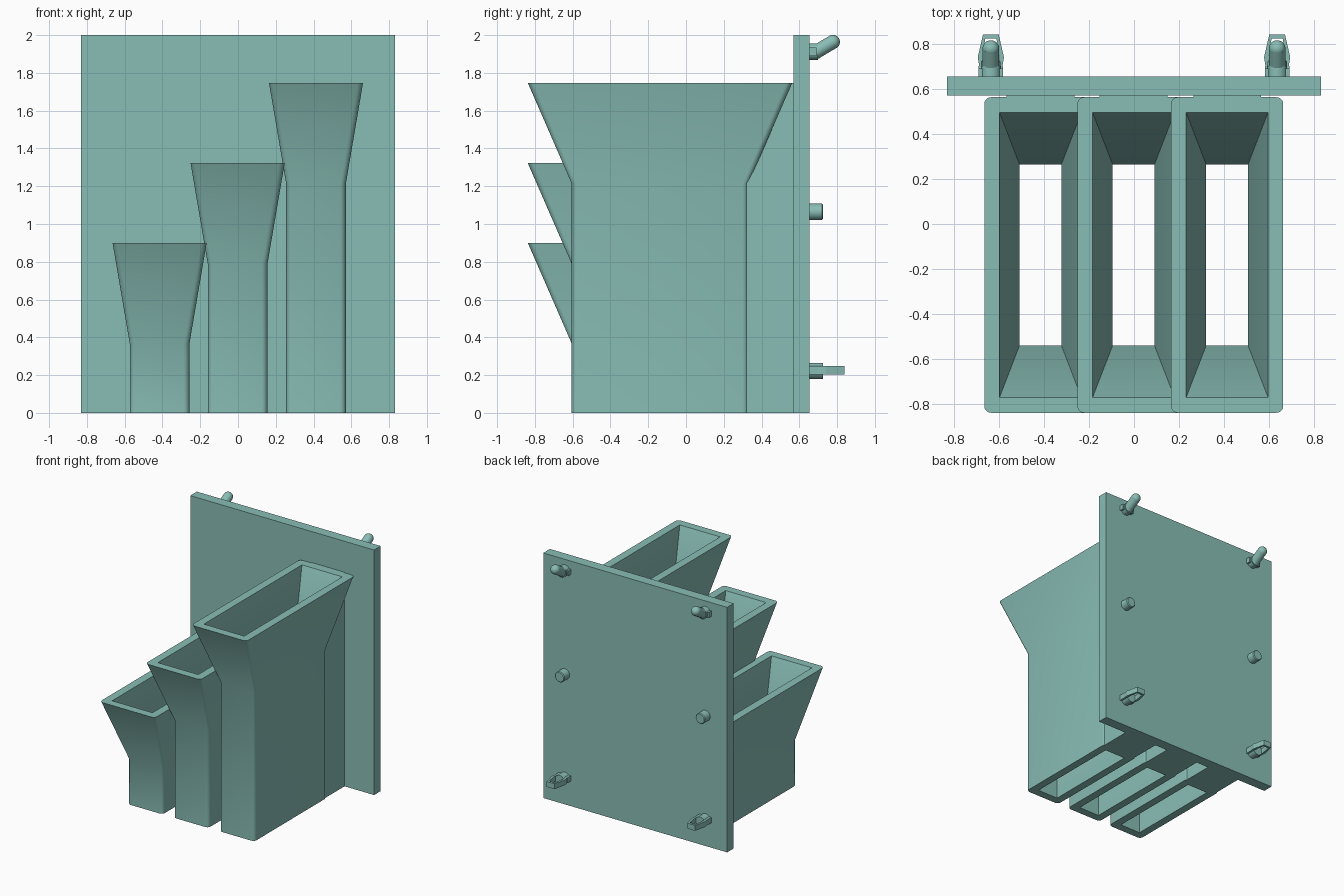
import bpy, bmesh, math
from mathutils import Vector

if "Cube" in bpy.data.objects:
    bpy.data.objects.remove(bpy.data.objects["Cube"])

CY = -0.1375   # funnel centre in y

# Teal plastic for every part
teal = bpy.data.materials.new("teal_plastic")
teal.diffuse_color = (0.25, 0.51, 0.465, 1)
teal.use_nodes = True
teal.node_tree.nodes["Principled BSDF"].inputs["Base Color"].default_value = teal.diffuse_color


def finish(bm, name, smooth=False):
    bmesh.ops.remove_doubles(bm, verts=bm.verts, dist=1e-5)
    bmesh.ops.recalc_face_normals(bm, faces=bm.faces)
    me = bpy.data.meshes.new(name)
    bm.to_mesh(me)
    bm.free()
    me.materials.append(teal)
    ob = bpy.data.objects.new(name, me)
    bpy.context.collection.objects.link(ob)
    if smooth:
        bpy.ops.object.select_all(action='DESELECT')
        ob.select_set(True)
        bpy.context.view_layer.objects.active = ob
        bpy.ops.object.shade_smooth_by_angle(angle=math.radians(27))
    return ob


def box(name, lo, hi):
    bm = bmesh.new()
    bmesh.ops.create_cube(bm, size=1)
    for v in bm.verts:
        v.co = [(a + b) / 2 + c * (b - a) for a, b, c in zip(lo, hi, v.co)]
    return finish(bm, name)


def prism(name, pts, axis, lo, hi):
    """Extrude a 2D profile along x (profile y,z) or z (profile x,y)."""
    bm = bmesh.new()
    def at(p, t):
        return (t, p[0], p[1]) if axis == 'x' else (p[0], p[1], t)
    a = [bm.verts.new(at(p, lo)) for p in pts]
    b = [bm.verts.new(at(p, hi)) for p in pts]
    bm.faces.new(a)
    bm.faces.new(b)
    n = len(pts)
    for i in range(n):
        bm.faces.new((a[i], a[(i + 1) % n], b[(i + 1) % n], b[i]))
    return finish(bm, name)


def rod(name, p, q, r, sides=32, r2=None):
    p, q = Vector(p), Vector(q)
    bm = bmesh.new()
    bmesh.ops.create_cone(bm, cap_ends=True, segments=sides, radius1=r,
                          radius2=r if r2 is None else r2, depth=(q - p).length)
    m = (q - p).to_track_quat('Z', 'Y').to_matrix().to_4x4()
    m.translation = (p + q) / 2
    bm.transform(m)
    return finish(bm, name, True)


def ball(name, c, r):
    bm = bmesh.new()
    bmesh.ops.create_uvsphere(bm, u_segments=32, v_segments=16, radius=r)
    bmesh.ops.translate(bm, verts=bm.verts, vec=c)
    return finish(bm, name, True)


def funnel(name, cx, zb, zt):
    # (half x, half y, corner radius, z) from outer foot, over the rim, to inner foot
    rings = [(0.158, 0.4675, 0.03, 0), (0.158, 0.4675, 0.03, zb), (0.249, 0.7, 0.03, zt),
             (0.182, 0.633, 0, zt), (0.093, 0.402, 0, zb), (0.093, 0.402, 0, 0)]
    bm = bmesh.new()
    loops = []
    for hx, hy, r, z in rings:
        ring = []
        for k, (sx, sy) in enumerate([(1, 1), (-1, 1), (-1, -1), (1, -1)]):
            for j in range(6):
                a = math.pi / 2 * (k + j / 5)
                ring.append(bm.verts.new((cx + sx * (hx - r) + r * math.cos(a),
                                          CY + sy * (hy - r) + r * math.sin(a), z)))
        loops.append(ring)
    for i, a in enumerate(loops):
        b = loops[(i + 1) % len(loops)]
        for j in range(len(a)):
            k = (j + 1) % len(a)
            bm.faces.new((a[j], a[k], b[k], b[j]))
    return finish(bm, name, True)


# Back plate
box("back_plate", (-0.83, 0.57, 0), (0.83, 0.655, 2))

# Three stepped funnels, each joined to the plate by a web under its rear slope
for n, (cx, zt) in enumerate([(-0.415, 0.9), (-0.002, 1.322), (0.413, 1.747)], 1):
    zb = zt - 0.533
    funnel(f"funnel_{n}", cx, zb, zt)
    prism(f"funnel_web_{n}", [(0.30, 0), (0.575, 0), (0.575, zt), (0.54, zt), (0.30, zb)],
          'x', cx - 0.15, cx + 0.15)

for side, s in (("left", -1), ("right", 1)):
    x = s * 0.635
    # Upper bent hook with a collar
    rod(f"hook_base_{side}", (x, 0.65, 1.912), (x, 0.70, 1.912), 0.044)
    box(f"hook_collar_{side}", (x - 0.054, 0.65, 1.89), (x + 0.054, 0.69, 1.934))
    ball(f"hook_elbow_{side}", (x, 0.69, 1.912), 0.038)
    rod(f"hook_arm_{side}", (x, 0.69, 1.912), (x, 0.778, 1.964), 0.037)
    ball(f"hook_tip_{side}", (x, 0.778, 1.964), 0.037)
    # Middle peg with a slight chamfer
    rod(f"peg_{side}", (x, 0.65, 1.065), (x, 0.72, 1.065), 0.043)
    rod(f"peg_end_{side}", (x, 0.72, 1.065), (x, 0.726, 1.065), 0.043, r2=0.037)
    # Lower snap clip: round base with two tapered prongs and a bridge
    rod(f"clip_base_{side}", (x, 0.65, 0.222), (x, 0.725, 0.222), 0.042)
    box(f"clip_collar_{side}", (x - 0.054, 0.65, 0.204), (x + 0.054, 0.70, 0.248))
    for tag, t in (("a", -1), ("b", 1)):
        prism(f"clip_prong_{side}_{tag}",
              [(x + t * u, y) for u, y in ((0.034, 0.69), (0.05, 0.69), (0.058, 0.74),
                                           (0.035, 0.84), (0.022, 0.84), (0.038, 0.74))],
              'z', 0.204, 0.248)
    box(f"clip_bridge_{side}", (x - 0.03, 0.822, 0.204), (x + 0.03, 0.84, 0.248))
